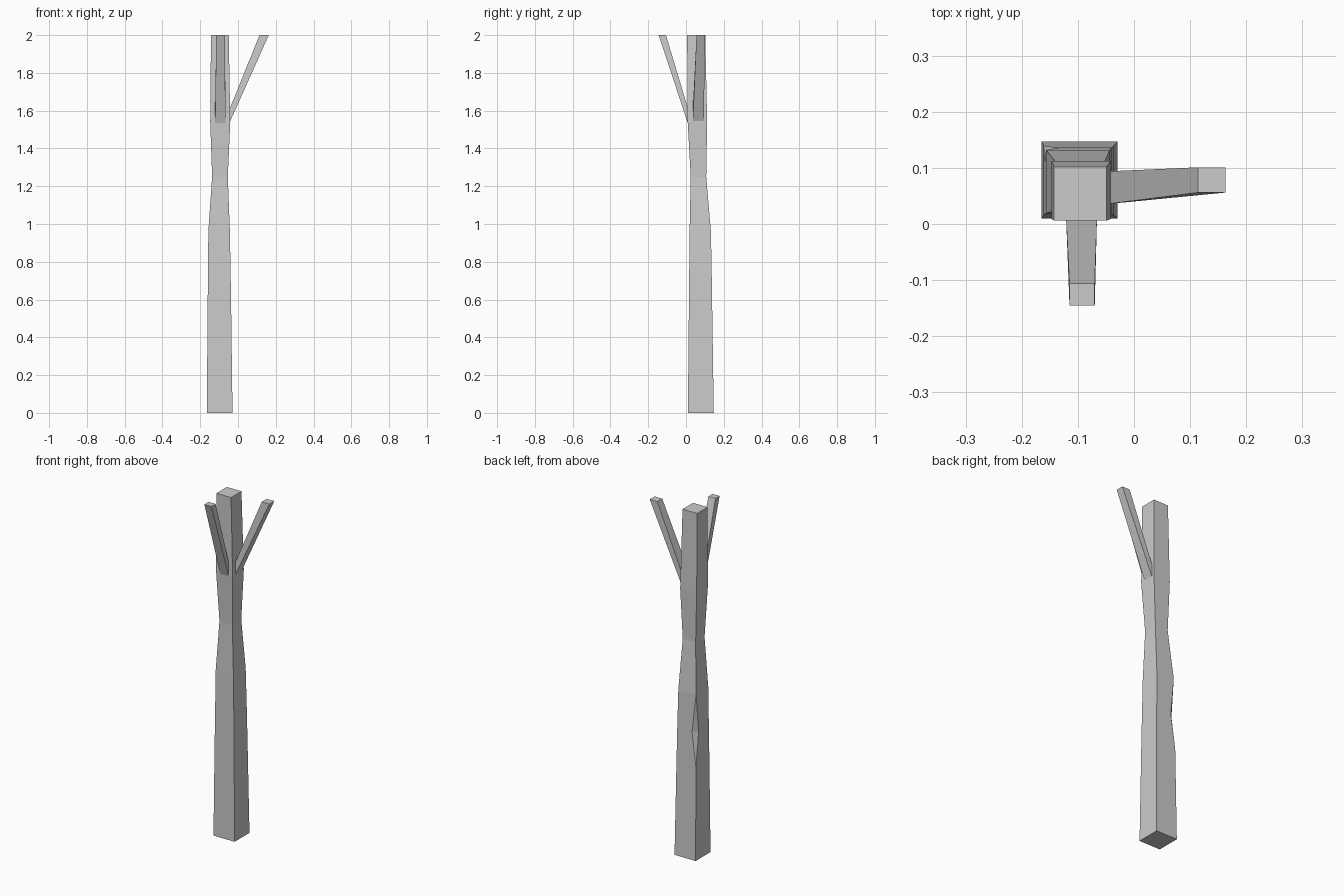
import bpy, bmesh

if "Cube" in bpy.data.objects:
    bpy.data.objects.remove(bpy.data.objects["Cube"])


def loft(name, rings):
    """Skin equal-length point rings, cap both ends, merge doubled points."""
    bm = bmesh.new()
    loops = [[bm.verts.new(p) for p in ring] for ring in rings]
    n = len(loops[0])
    for a, b in zip(loops, loops[1:]):
        for i in range(n):
            j = (i + 1) % n
            bm.faces.new((a[i], a[j], b[j], b[i]))
    bm.faces.new(loops[0][::-1])
    bm.faces.new(loops[-1])
    bmesh.ops.remove_doubles(bm, verts=bm.verts, dist=0.0005)
    bmesh.ops.recalc_face_normals(bm, faces=bm.faces)
    mesh = bpy.data.meshes.new(name)
    bm.to_mesh(mesh)
    bm.free()
    obj = bpy.data.objects.new(name, mesh)
    bpy.context.collection.objects.link(obj)
    return obj


def trunk_ring(z, x0, x1, y0, y1, cut=0.0):
    """Rectangle whose back-left corner can be chipped off by cut."""
    return [(x0, y0, z), (x1, y0, z), (x1, y1, z),
            (x0 + cut, y1, z), (x0, y1 - cut, z)]


# Trunk: tapered square post with a waist and a chipped back-left edge
loft("trunk", [
    trunk_ring(0.00, -0.165, -0.029, 0.010, 0.147),
    trunk_ring(0.54, -0.161, -0.036, 0.015, 0.139),
    trunk_ring(0.74, -0.159, -0.039, 0.017, 0.136, 0.025),
    trunk_ring(0.96, -0.157, -0.043, 0.019, 0.132),
    trunk_ring(1.25, -0.137, -0.054, 0.025, 0.107),
    trunk_ring(1.54, -0.147, -0.041, 0.009, 0.112),
    trunk_ring(2.00, -0.143, -0.049, 0.006, 0.102),
])

# Side branch leaning right
loft("right_branch", [
    [(-0.043, 0.036, 1.54), (-0.043, 0.094, 1.54),
     (-0.044, 0.094, 1.61), (-0.044, 0.036, 1.61)],
    [(0.163, 0.056, 2.0), (0.163, 0.101, 2.0),
     (0.114, 0.101, 2.0), (0.114, 0.056, 2.0)],
])

# Side branch leaning forward
loft("front_branch", [
    [(-0.121, 0.011, 1.53), (-0.066, 0.011, 1.53),
     (-0.066, 0.011, 1.61), (-0.121, 0.011, 1.61)],
    [(-0.115, -0.145, 2.0), (-0.070, -0.145, 2.0),
     (-0.070, -0.106, 2.0), (-0.115, -0.106, 2.0)],
])
